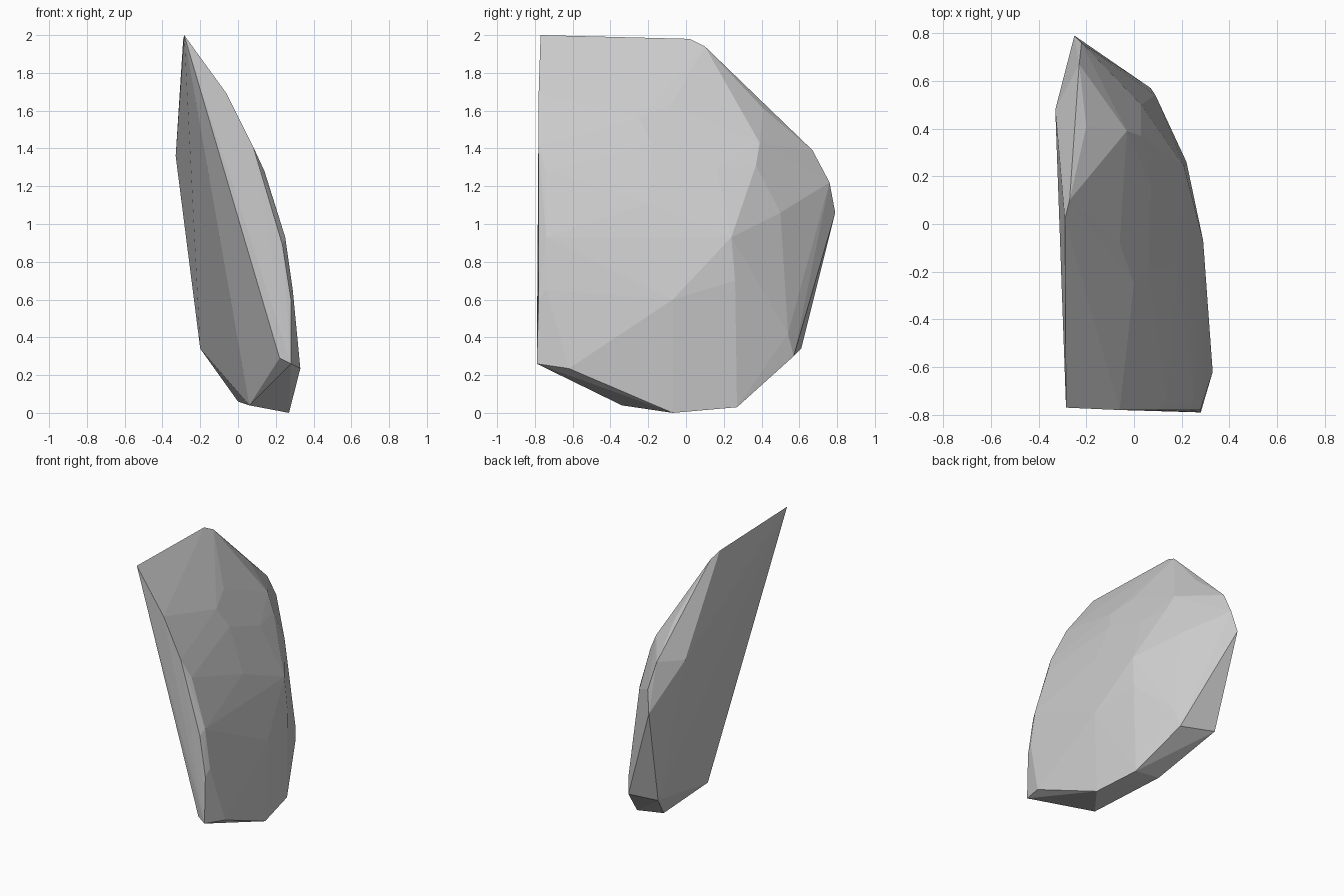
import bpy
import bmesh

# Rim of the flat broken side
flat_side = [
    (-0.285, -0.77, 2.0), (-0.29, 0.02, 1.98), (-0.33, 0.48, 1.36),
    (-0.25, 0.79, 1.06), (-0.20, 0.61, 0.34), (0.0, 0.26, 0.06),
    (0.06, -0.34, 0.04),
]
# Narrow front facet and the thin bevel beside it: (x, z) pairs at fixed depth
front_rim = [(x, -0.78, z) for x, z in
             [(-0.06, 1.69), (0.08, 1.41), (0.235, 0.89), (0.28, 0.6)]]
front_bevel = [(x, -0.74, z) for x, z in
               [(0.0, 1.57), (0.14, 1.28), (0.25, 0.93), (0.29, 0.65)]]
# Lower edge, front to back
base = [
    (0.22, -0.775, 0.29), (0.28, -0.79, 0.26), (0.33, -0.62, 0.235),
    (0.27, -0.07, 0.0), (0.21, 0.27, 0.03), (0.07, 0.57, 0.30),
    (0.09, 0.54, 0.42),
]
# Upper back edge
back = [
    (-0.27, 0.10, 1.94), (-0.20, 0.41, 1.61), (-0.23, 0.67, 1.39),
    (-0.22, 0.76, 1.22),
]
# Corners of the domed outer side
dome = [
    (-0.06, -0.08, 1.63), (0.0, -0.25, 1.56), (-0.06, 0.17, 1.47),
    (0.06, -0.18, 1.42), (0.18, -0.20, 1.11), (0.07, 0.16, 1.30),
    (-0.03, 0.39, 1.43), (0.03, 0.37, 1.31), (0.03, 0.50, 1.06),
    (0.21, 0.24, 0.93), (0.22, 0.26, 0.70), (0.29, -0.07, 0.60),
]

# Faceted stone: convex skin around all corners
bm = bmesh.new()
for p in flat_side + front_rim + front_bevel + base + back + dome:
    bm.verts.new(p)
bmesh.ops.convex_hull(bm, input=bm.verts)
loose = [v for v in bm.verts if not v.link_faces]
bmesh.ops.delete(bm, geom=loose, context='VERTS')
# Merge nearly coplanar triangles into flat facets
bmesh.ops.dissolve_limit(bm, angle_limit=0.03, verts=bm.verts, edges=bm.edges)
bmesh.ops.recalc_face_normals(bm, faces=bm.faces)

mesh = bpy.data.meshes.new("rock_shard")
bm.to_mesh(mesh)
bm.free()

stone = bpy.data.materials.new("stone grey")
stone.diffuse_color = (0.6, 0.6, 0.6, 1.0)
mesh.materials.append(stone)
rock = bpy.data.objects.new("rock_shard", mesh)
bpy.context.collection.objects.link(rock)
